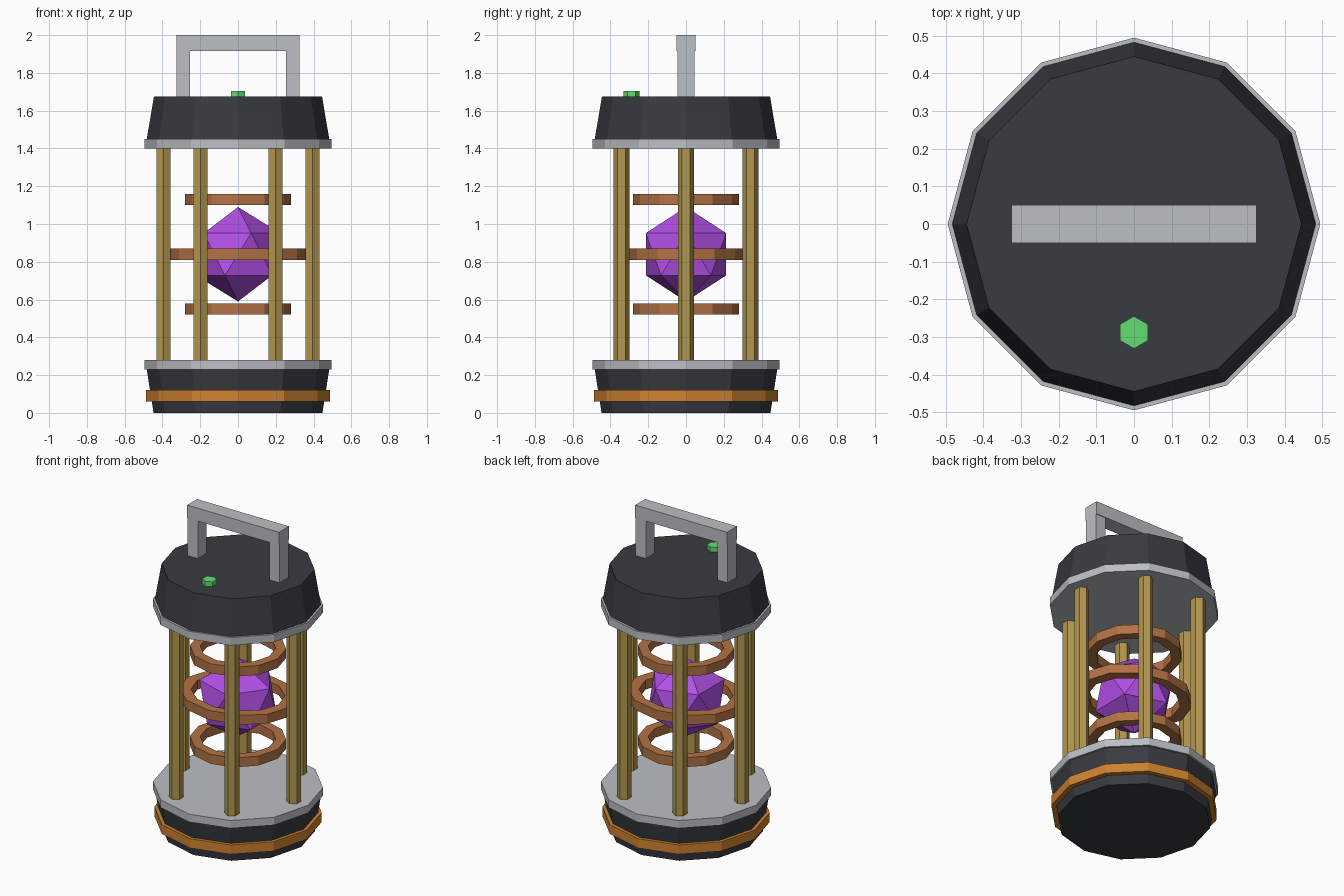
import bpy, bmesh
from math import pi, sin, cos
from mathutils import Matrix

if "Cube" in bpy.data.objects:
    bpy.data.objects.remove(bpy.data.objects["Cube"])


def material(name, rgb):
    m = bpy.data.materials.new(name)
    m.diffuse_color = (*rgb, 1)
    m.use_nodes = True
    m.node_tree.nodes["Principled BSDF"].inputs["Base Color"].default_value = m.diffuse_color
    return m


DARK = material("dark_metal", (0.04, 0.043, 0.052))
STEEL = material("steel", (0.5, 0.52, 0.55))
ORANGE = material("orange", (0.62, 0.22, 0.03))
BRASS = material("brass", (0.45, 0.31, 0.08))
COPPER = material("copper", (0.45, 0.17, 0.06))
PURPLE = material("purple", (0.45, 0.08, 0.8))
GREEN = material("green", (0.13, 0.72, 0.17))


def finish(name, bm, mat):
    bmesh.ops.recalc_face_normals(bm, faces=bm.faces)
    me = bpy.data.meshes.new(name)
    bm.to_mesh(me)
    bm.free()
    me.materials.append(mat)
    ob = bpy.data.objects.new(name, me)
    bpy.context.collection.objects.link(ob)
    return ob


def prism(name, sides, r0, r1, z0, z1, mat, x=0, y=0):
    """Upright prism or frustum with a corner on +y."""
    bm = bmesh.new()
    bmesh.ops.create_cone(bm, cap_ends=True, segments=sides, radius1=r0, radius2=r1,
                          depth=z1 - z0, matrix=Matrix.Translation((x, y, (z0 + z1) / 2)))
    return finish(name, bm, mat)


def box(name, x0, x1, y0, y1, z0, z1, mat):
    bm = bmesh.new()
    size = Matrix.Diagonal((x1 - x0, y1 - y0, z1 - z0, 1))
    bmesh.ops.create_cube(bm, size=1, matrix=Matrix.Translation(
        ((x0 + x1) / 2, (y0 + y1) / 2, (z0 + z1) / 2)) @ size)
    return finish(name, bm, mat)


def ring(name, outer, inner, z, height, mat, stretch=1.0, sides=12):
    """Flat band with a rectangular section, optionally stretched in x."""
    bm = bmesh.new()
    h = height / 2
    section = [(outer, z - h), (outer, z + h), (inner, z + h), (inner, z - h)]
    loops = []
    for i in range(sides):
        a = 2 * pi * i / sides
        loops.append([bm.verts.new((r * cos(a) * stretch, r * sin(a), zz)) for r, zz in section])
    for i in range(sides):
        p, q = loops[i], loops[(i + 1) % sides]
        for j in range(4):
            k = (j + 1) % 4
            bm.faces.new((p[j], q[j], q[k], p[k]))
    return finish(name, bm, mat)


# Base, trim band and lower plate
prism("base", 12, 0.447, 0.483, 0, 0.23, DARK)
prism("base_band", 12, 0.487, 0.487, 0.06, 0.12, ORANGE)
prism("lower_plate", 12, 0.495, 0.495, 0.23, 0.28, STEEL)

# Upper plate, cap and indicator button
prism("upper_plate", 12, 0.495, 0.495, 1.40, 1.45, STEEL)
prism("cap", 12, 0.483, 0.445, 1.45, 1.675, DARK)
prism("indicator", 6, 0.043, 0.043, 1.67, 1.705, GREEN, y=-0.288)

# Cage posts
for i in range(6):
    a = i * pi / 3
    prism(f"cage_post_{i + 1}", 6, 0.043, 0.043, 0.275, 1.405, BRASS,
          0.395 * cos(a), 0.395 * sin(a))

# Coil rings, the middle one stretched sideways to meet the posts
ring("lower_ring", 0.28, 0.22, 0.55, 0.06, COPPER)
ring("middle_ring", 0.30, 0.24, 0.84, 0.06, COPPER, stretch=1.2)
ring("upper_ring", 0.28, 0.22, 1.13, 0.06, COPPER)

# Crystal core
bm = bmesh.new()
bmesh.ops.create_icosphere(bm, subdivisions=1, radius=0.25,
                           matrix=Matrix.Translation((0, 0, 0.84)))
finish("crystal_core", bm, PURPLE)

# Carry handle
for side, s in (("left", -1), ("right", 1)):
    xs = sorted((s * 0.253, s * 0.325))
    box(f"handle_post_{side}", *xs, -0.045, 0.045, 1.67, 1.92, STEEL)
box("handle_bar", -0.325, 0.325, -0.05, 0.05, 1.917, 2.0, STEEL)
